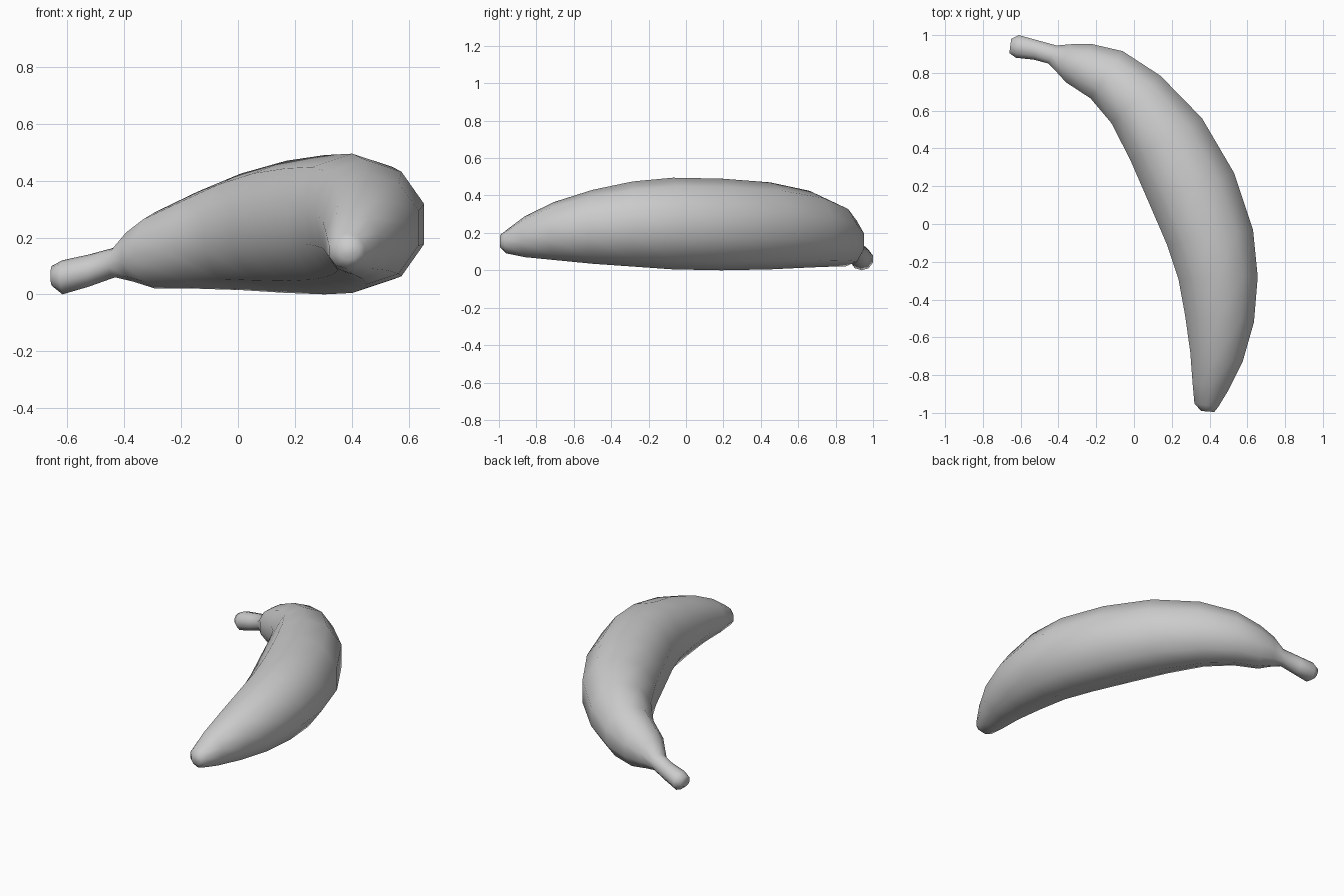
import bpy, bmesh, math

SIDES = 10
# Stations along the fruit: outer x, y, inner x, y, bottom z, top z
STATIONS = [
    (-0.65, 0.98, -0.66, 0.905, 0.03, 0.10),    # stem end
    (-0.61, 1.0, -0.625, 0.88, 0.0, 0.12),
    (-0.52, 0.975, -0.53, 0.87, 0.027, 0.14),
    (-0.41, 0.945, -0.455, 0.85, 0.06, 0.165),  # neck
    (-0.33, 0.952, -0.41, 0.805, 0.045, 0.235),
    (-0.22, 0.952, -0.36, 0.75, 0.02, 0.29),
    (-0.06, 0.915, -0.23, 0.665, 0.02, 0.36),
    (0.14, 0.785, -0.12, 0.535, 0.015, 0.425),
    (0.36, 0.56, -0.02, 0.34, 0.005, 0.47),
    (0.53, 0.27, 0.08, 0.11, 0.0, 0.49),
    (0.63, -0.03, 0.175, -0.11, 0.005, 0.495),  # widest part
    (0.655, -0.28, 0.235, -0.29, 0.02, 0.475),
    (0.635, -0.52, 0.27, -0.48, 0.035, 0.43),
    (0.575, -0.73, 0.298, -0.68, 0.055, 0.365),
    (0.50, -0.88, 0.31, -0.84, 0.07, 0.29),
    (0.445, -0.97, 0.32, -0.95, 0.09, 0.215),
    (0.425, -0.995, 0.355, -0.99, 0.12, 0.19),  # blossom tip
]


def add_ring(bm, station):
    ox, oy, ix, iy, z0, z1 = station
    ring = []
    for i in range(SIDES):
        a = math.pi / 2 + 2 * math.pi * i / SIDES
        # the widest vertices sit 18 degrees off the horizontal axis
        u = math.cos(a) / math.cos(math.pi / SIDES) / 2
        ring.append(bm.verts.new(((ox + ix) / 2 + (ox - ix) * u,
                                  (oy + iy) / 2 + (oy - iy) * u,
                                  (z0 + z1) / 2 + (z1 - z0) / 2 * math.sin(a))))
    return ring


# Banana: one skin lofted through the stations, closed at both ends
bm = bmesh.new()
rings = [add_ring(bm, s) for s in STATIONS]
for a, b in zip(rings, rings[1:]):
    for i in range(SIDES):
        j = (i + 1) % SIDES
        bm.faces.new((a[i], a[j], b[j], b[i]))
bm.faces.new(rings[0])
bm.faces.new(rings[-1])
bmesh.ops.recalc_face_normals(bm, faces=bm.faces)
mesh = bpy.data.meshes.new("banana")
bm.to_mesh(mesh)
bm.free()
banana = bpy.data.objects.new("banana", mesh)
bpy.context.collection.objects.link(banana)
mesh.shade_smooth()
